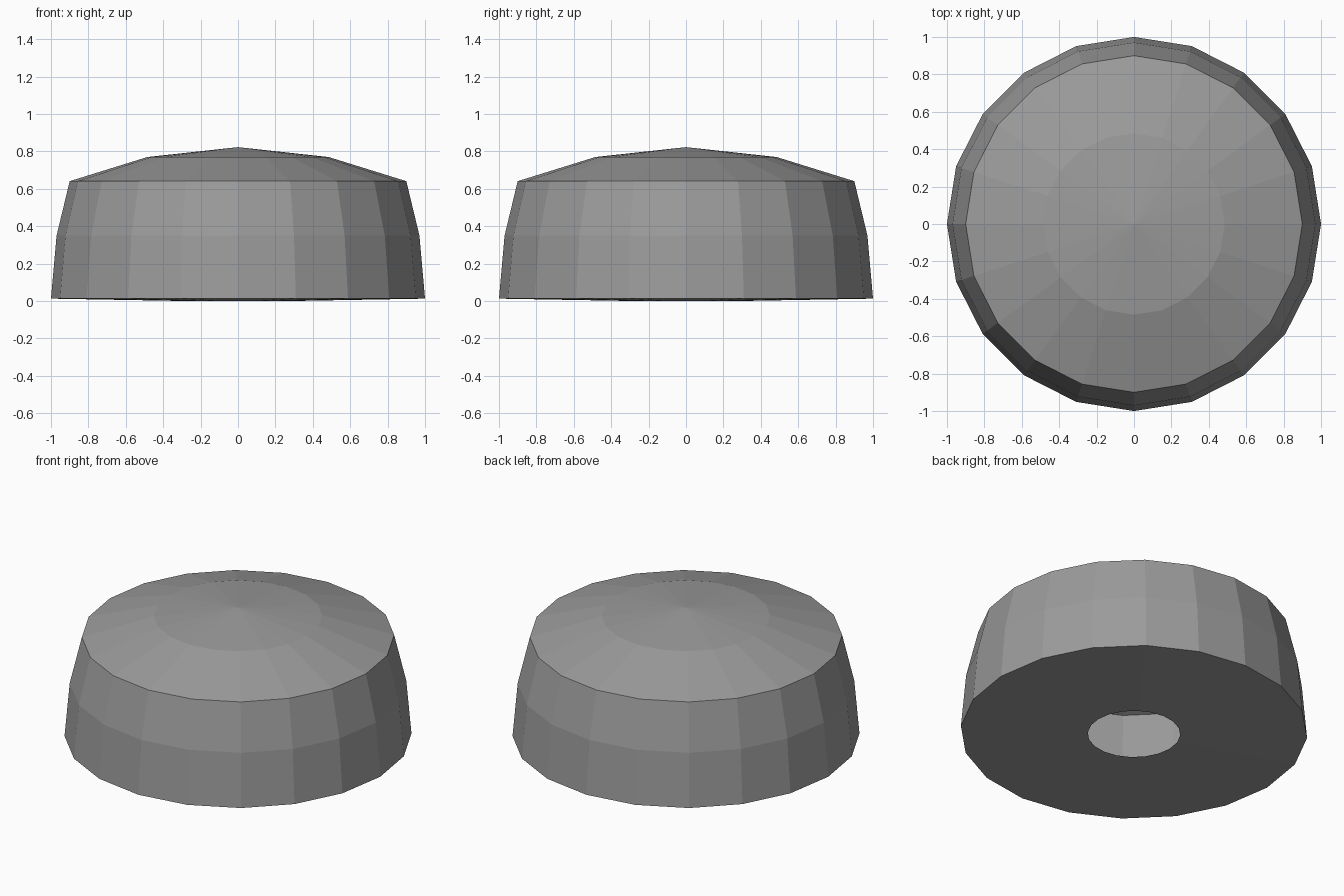
import bpy, bmesh
from math import cos, sin, tau

if "Cube" in bpy.data.objects:
    bpy.data.objects.remove(bpy.data.objects["Cube"])

SIDES = 20
APEX_Z = 0.823
# (radius, height) from the dome down to the rim of the bottom opening
PROFILE = [(0.485, 0.77), (0.9, 0.641), (0.97, 0.35), (1.0, 0.013), (0.267, 0.0)]

bm = bmesh.new()

# Rings of the hollow cap
rings = [[bm.verts.new((r * cos(tau * i / SIDES), r * sin(tau * i / SIDES), z))
          for i in range(SIDES)] for r, z in PROFILE]
apex = bm.verts.new((0, 0, APEX_Z))

# Dome fan, side walls and bottom ring; the centre of the bottom stays open
for i in range(SIDES):
    j = (i + 1) % SIDES
    bm.faces.new((apex, rings[0][i], rings[0][j]))
    for upper, lower in zip(rings, rings[1:]):
        bm.faces.new((upper[i], lower[i], lower[j], upper[j]))

mesh = bpy.data.meshes.new("hollow_cap")
bm.to_mesh(mesh)
bm.free()
cap = bpy.data.objects.new("hollow_cap", mesh)
bpy.context.collection.objects.link(cap)

# Dark grey surface
dark_grey = bpy.data.materials.new("dark_grey")
dark_grey.diffuse_color = (0.33, 0.33, 0.33, 1)
dark_grey.use_nodes = True
dark_grey.node_tree.nodes["Principled BSDF"].inputs["Base Color"].default_value = dark_grey.diffuse_color
mesh.materials.append(dark_grey)
